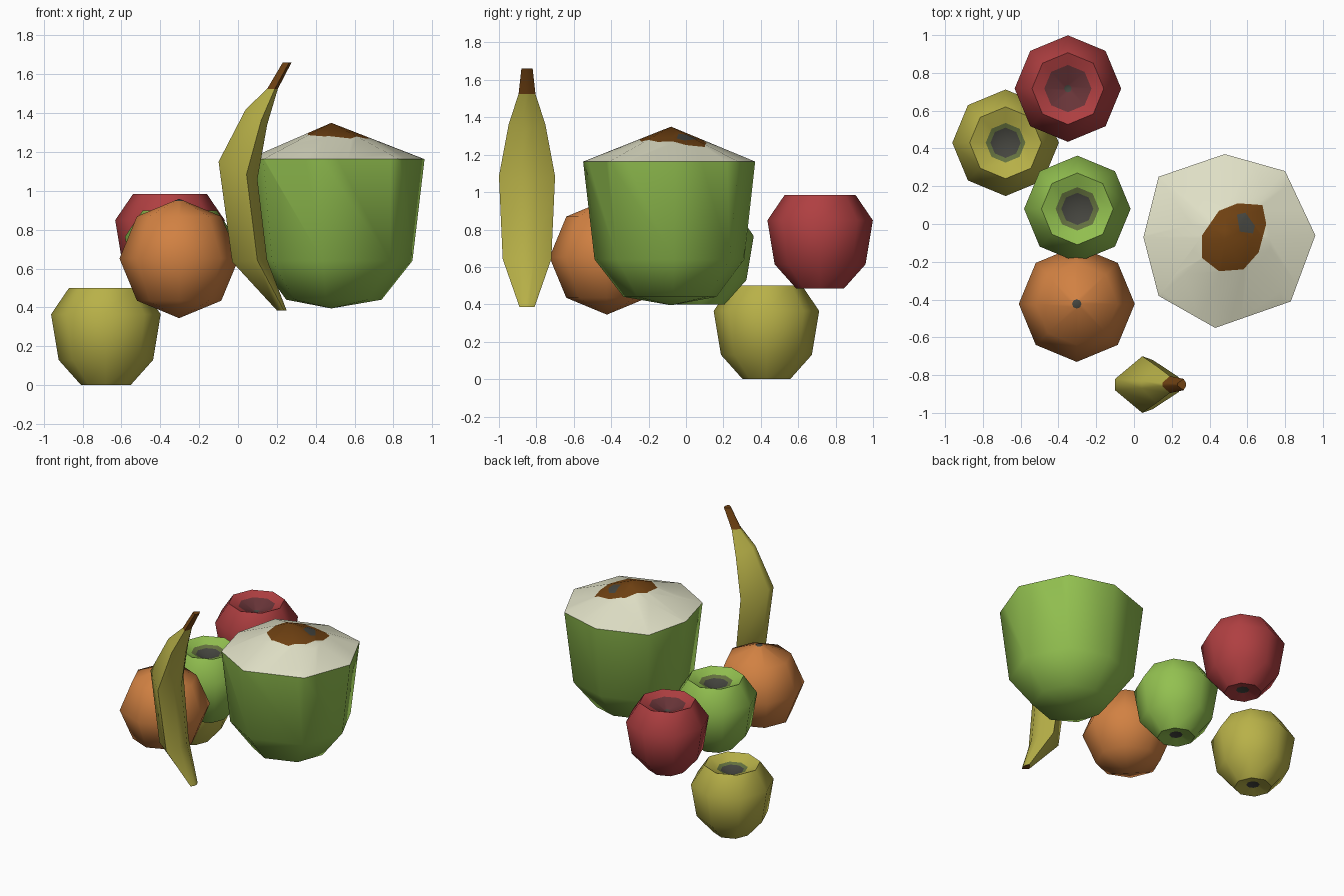
import bpy, bmesh, math
from mathutils import Vector

if "Cube" in bpy.data.objects:
    bpy.data.objects.remove(bpy.data.objects["Cube"])


def material(name, rgb):
    m = bpy.data.materials.new(name)
    m.diffuse_color = (*rgb, 1)
    m.use_nodes = True
    m.node_tree.nodes["Principled BSDF"].inputs["Base Color"].default_value = m.diffuse_color
    return m


MATS = {n: material(n, c) for n, c in {
    "green": (0.29, 0.53, 0.08), "yellow": (0.48, 0.44, 0.065),
    "orange": (0.64, 0.22, 0.055), "red": (0.43, 0.05, 0.053),
    "cream": (0.75, 0.75, 0.57), "brown": (0.16, 0.053, 0.006),
    "dark_grey": (0.06, 0.06, 0.05), "olive": (0.13, 0.17, 0.05),
    "dark_red": (0.14, 0.035, 0.04)}.items()}


def skin(name, rings, bands, spots=()):
    """Join rings of points (one point = pole); each band has its colour."""
    used = list(dict.fromkeys(list(bands) + [s[0] for s in spots]))
    bm = bmesh.new()
    loops = [[bm.verts.new(p) for p in ring] for ring in rings]
    for a, b, col in zip(loops, loops[1:], bands):
        n = max(len(a), len(b))
        for i in range(n):
            j = (i + 1) % n
            quad = [a[i % len(a)], a[j % len(a)], b[j % len(b)], b[i % len(b)]]
            f = bm.faces.new(list(dict.fromkeys(quad)))
            f.material_index = used.index(col)
    bmesh.ops.recalc_face_normals(bm, faces=bm.faces)
    for col, outline in spots:
        cut_spot(bm, outline, used.index(col))
    me = bpy.data.meshes.new(name)
    bm.to_mesh(me)
    bm.free()
    for c in used:
        me.materials.append(MATS[c])
    ob = bpy.data.objects.new(name, me)
    bpy.context.collection.objects.link(ob)
    return ob


def cut_spot(bm, outline, index):
    """Cut a convex clockwise outline into the upward faces and colour it."""
    planes = []

    def inside():
        return [f for f in bm.faces if f.normal.z > 0.3 and all(
            (f.calc_center_median() - p).dot(n) > 0 for p, n in planes)]

    for a, b in zip(outline, outline[1:] + outline[:1]):
        p = Vector((*a, 0))
        n = Vector((b[1] - a[1], a[0] - b[0], 0)).normalized()
        bm.normal_update()
        faces = [f for f in bm.faces if f.normal.z > 0.3] if not planes else inside()
        geom = set(faces)
        for f in faces:
            geom.update(f.edges)
            geom.update(f.verts)
        bmesh.ops.bisect_plane(bm, geom=list(geom), plane_co=p, plane_no=n, dist=1e-5)
        planes.append((p, n))
    bm.normal_update()
    for f in inside():
        f.material_index = index


OCTAGON = [(math.cos(i * math.pi / 4), math.sin(i * math.pi / 4)) for i in range(8)]


def turned(center, profile, outline=OCTAGON):
    """Rings of an eight-sided turned shape from (radius, height) pairs."""
    cx, cy, cz = center
    return [[(cx + r * x, cy + r * y, cz + z) for x, y in outline] if r else
            [(cx, cy, cz + z)] for r, z in profile]


# Apples: shared profile with a dimple above and below
def apple(name, center, skin_col, ring_col, ring_r, eye_r):
    def dip(r):
        return 0.5 - 0.08 * (1 - r / 0.187)
    profile = [(0, 0.03), (0.045, 0.02), (0.127, 0), (0.243, 0.13), (0.282, 0.365),
               (0.19, 0.5), (ring_r, dip(ring_r)), (eye_r, dip(eye_r)), (0, 0.42)]
    bands = ["dark_grey"] + [skin_col] * 5 + [ring_col, "dark_grey"]
    skin(name, turned(center, profile), bands)


apple("yellow_apple", (-0.68, 0.43, 0), "yellow", "olive", 0.105, 0.08)
apple("red_apple", (-0.35, 0.717, 0.484), "red", "dark_red", 0.125, 0.02)
apple("green_apple", (-0.30, 0.08, 0.40), "green", "olive", 0.115, 0.085)

# Orange: round with a small stem mark
R = 0.307
D = R * math.sin(math.pi / 4)
skin("orange_fruit", turned((-0.303, -0.423, 0.652), [
    (0, -R), (D, -D), (R, 0), (D, D), (0.025, R - 0.01), (0, R)]),
    ["orange"] * 4 + ["dark_grey"])

# Coconut: green husk, cut cream cone on top with a brown patch
RIM = [(0.48, 0.02), (0.32, 0.36), (0, 0.45), (-0.35, 0.33),
       (-0.43, 0.01), (-0.35, -0.30), (-0.05, -0.47), (0.35, -0.33)]
skin("coconut", turned((0.48, -0.08, 0), [
    (0, 0.395), (0.54, 0.44), (0.87, 0.64), (1, 1.163), (0, 1.35)], RIM),
    ["green"] * 3 + ["cream"],
    [("brown", [(0.36, -0.06), (0.45, 0.07), (0.55, 0.11), (0.68, 0.10), (0.70, 0.0),
                (0.66, -0.15), (0.58, -0.24), (0.45, -0.25), (0.36, -0.18)]),
     ("dark_grey", [(0.545, 0.05), (0.59, 0.06), (0.64, -0.01), (0.63, -0.05),
                    (0.56, -0.04)])])

# Banana: (outer x, z), (inner x, z), half width for each station
STATIONS = [((0.20, 0.385), (0.25, 0.385), 0.04), ((-0.03, 0.635), (0.15, 0.645), 0.13),
            ((-0.10, 1.15), (0.10, 1.06), 0.15), ((0.04, 1.42), (0.15, 1.34), 0.098),
            ((0.15, 1.525), (0.205, 1.525), 0.045), ((0.23, 1.66), (0.275, 1.66), 0.03)]
SECTION = [(0, -0.2), (0.72, -1), (1, -0.3), (1, 0.3), (0.72, 1), (0, 0.2)]
rings = [[(a[0] + t * (b[0] - a[0]), -0.85 + w * s, a[1] + t * (b[1] - a[1]))
          for t, s in SECTION] for a, b, w in STATIONS]
rings = [[(0.225, -0.85, 0.385)]] + rings + [[(0.252, -0.85, 1.66)]]
skin("banana", rings, ["brown"] + ["yellow"] * 4 + ["brown"] * 2)

# Smooth shading with crisp rims
for ob in bpy.context.scene.objects:
    ob.select_set(True)
    bpy.context.view_layer.objects.active = ob
bpy.ops.object.shade_smooth_by_angle(angle=math.radians(58))
